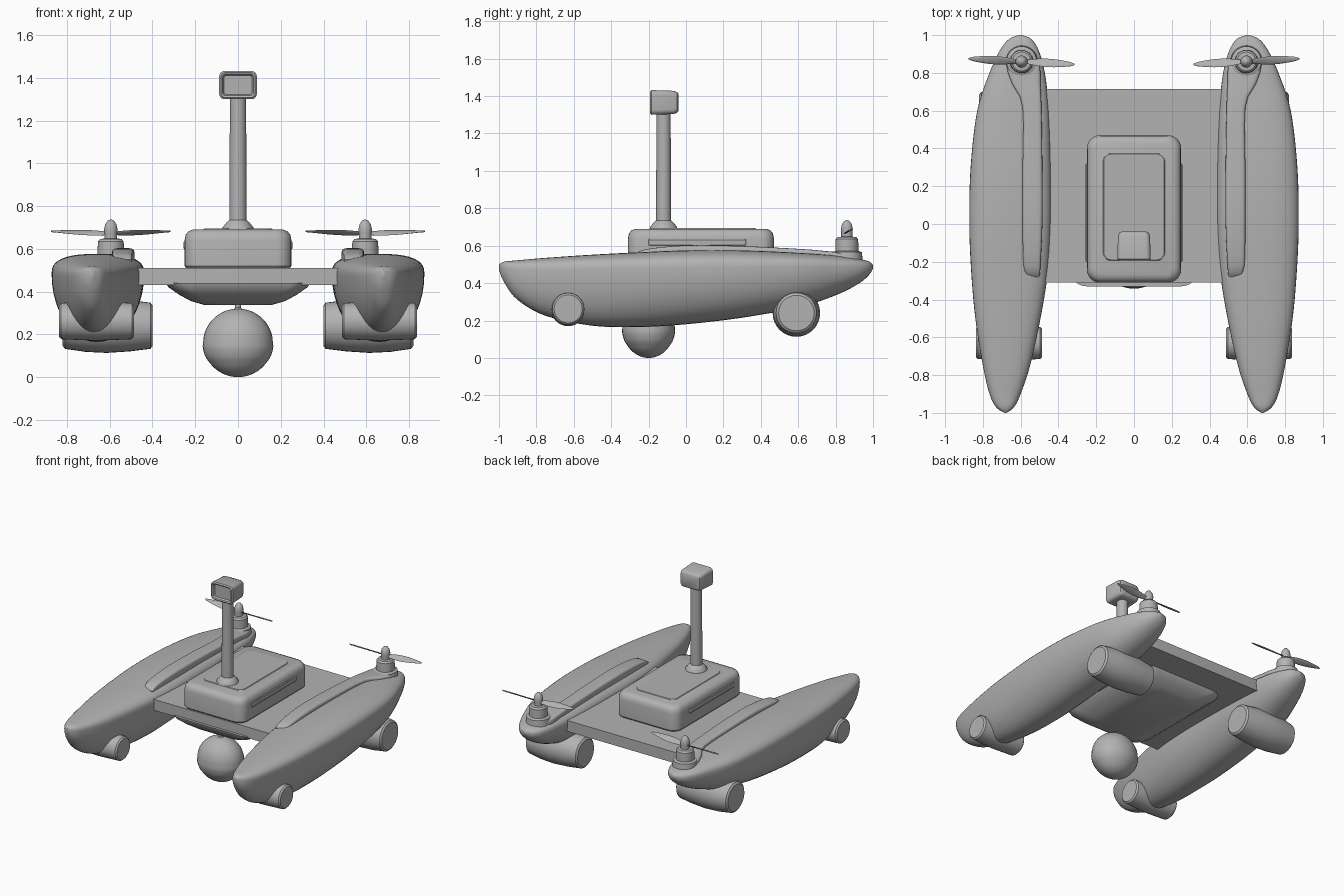
import bpy, bmesh, math
from mathutils import Vector, Matrix

if "Cube" in bpy.data.objects:
    bpy.data.objects.remove(bpy.data.objects["Cube"])

GREY = (0.45, 0.45, 0.45, 1)
grey = bpy.data.materials.new("plain grey")
grey.use_nodes = True
grey.diffuse_color = GREY
grey.node_tree.nodes["Principled BSDF"].inputs["Base Color"].default_value = GREY


def loft(name, rings, mirror=False, angle=35):
    """Skin a list of closed rings, cap both ends, optionally mirror across x."""
    bm = bmesh.new()
    rows = [[bm.verts.new(p) for p in ring] for ring in rings]
    n = len(rows[0])
    for a, b in zip(rows, rows[1:]):
        for i in range(n):
            j = (i + 1) % n
            bm.faces.new((a[i], a[j], b[j], b[i]))
    bm.faces.new(rows[0])
    bm.faces.new(rows[-1])
    bmesh.ops.recalc_face_normals(bm, faces=bm.faces)
    mesh = bpy.data.meshes.new(name)
    bm.to_mesh(mesh)
    bm.free()
    mesh.materials.append(grey)
    ob = bpy.data.objects.new(name, mesh)
    bpy.context.collection.objects.link(ob)
    if mirror:
        ob.modifiers.new("mirror", "MIRROR")
    bpy.ops.object.select_all(action="DESELECT")
    ob.select_set(True)
    bpy.context.view_layer.objects.active = ob
    bpy.ops.object.shade_smooth_by_angle(angle=math.radians(angle))
    return ob


def smooth_rows(rows, steps=5):
    """Catmull-Rom interpolation between rows of numbers."""
    rows = [Vector(r) for r in rows]
    out = []
    for i in range(len(rows) - 1):
        p, q = rows[i], rows[i + 1]
        m = (q - rows[max(i - 1, 0)]) / 2
        k = (rows[min(i + 2, len(rows) - 1)] - p) / 2
        for s in range(steps):
            t = s / steps
            out.append(p * (2*t**3 - 3*t*t + 1) + m * (t**3 - 2*t*t + t)
                       + q * (3*t*t - 2*t**3) + k * (t**3 - t*t))
    return out + [rows[-1]]


def section(row, up, down, n=40):
    """Superellipse cross-section from y, inner x, outer x, bottom, widest and top z."""
    y, x0, x1, zb, zw, zt = row
    ring = []
    for i in range(n):
        a = 2 * math.pi * i / n
        c, s = math.cos(a), math.sin(a)
        e = 2 / (up if s >= 0 else down)
        x = (x0 + x1) / 2 + (x1 - x0) / 2 * math.copysign(abs(c) ** e, c)
        ring.append((x, y, zw + (zt - zw if s >= 0 else zw - zb) * math.copysign(abs(s) ** e, s)))
    return ring


def lathe(name, profile, centre, axis="Z", scale=(1, 1, 1), mirror=False, n=32):
    """Revolve (radius, height) pairs about an axis through centre."""
    turn = Matrix.Rotation(math.pi / 2, 3, "Y") if axis == "X" else Matrix.Identity(3)
    rings = []
    for r, h in profile:
        ring = []
        for i in range(n):
            a = 2 * math.pi * i / n
            p = turn @ Vector((r * math.cos(a) * scale[0], r * math.sin(a) * scale[1], h))
            ring.append(p + Vector(centre))
        rings.append(ring)
    return loft(name, rings, mirror)


def rounded(name, layers, centre, axis="Z"):
    """Stack rounded rectangles given as (height, half width, half depth, corner)."""
    rings = []
    for h, w, d, r in layers:
        ring = []
        for i, (sx, sy) in enumerate(((1, 1), (-1, 1), (-1, -1), (1, -1))):
            for k in range(7):
                a = math.pi / 2 * (i + k / 6)
                u = sx * (w - r) + r * math.cos(a)
                v = sy * (d - r) + r * math.sin(a)
                p = (u, v, h) if axis == "Z" else (u, h, v)
                ring.append(Vector(p) + Vector(centre))
        rings.append(ring)
    return loft(name, rings)


# Twin hulls
hull = [
    (-1.0, .675, .685, .47, .485, .50), (-.97, .635, .73, .40, .475, .515),
    (-.9, .60, .765, .31, .47, .522), (-.75, .55, .80, .225, .47, .535),
    (-.5, .495, .84, .172, .475, .552), (-.25, .455, .862, .165, .48, .565),
    (0, .44, .872, .18, .485, .575), (.3, .44, .865, .215, .487, .575),
    (.6, .45, .83, .27, .487, .562), (.8, .472, .765, .335, .485, .547),
    (.92, .505, .71, .395, .485, .53), (.98, .545, .66, .445, .485, .515),
    (1.0, .595, .61, .48, .487, .495)]
loft("hulls", [section(r, 2.6, 2.1) for r in smooth_rows(hull)], True, 50)

# Deck fairings leading back to the motors
fairing = [
    (-.28, .50, .56, .5, .54, .55), (-.22, .495, .585, .5, .55, .58),
    (0, .485, .59, .5, .56, .602), (.3, .485, .59, .5, .56, .598),
    (.62, .49, .59, .5, .55, .582), (.74, .495, .645, .5, .54, .572),
    (.84, .50, .675, .5, .53, .562), (.92, .54, .65, .49, .52, .55)]
loft("deck_fairings", [section(r, 5, 5) for r in smooth_rows(fairing, 3)], True)

# Side thruster pods, fore and aft
lathe("front_pods", [(.075, -.175), (.085, -.165), (.092, 0), (.085, .165), (.075, .175)],
      (.662, -.63, .262), "X", mirror=True)
lathe("rear_pods", [(.095, -.215), (.108, -.205), (.12, -.11), (.127, 0),
                    (.122, .1), (.108, .195), (.095, .205)],
      (.615, .59, .24), "X", mirror=True)

# Bridge deck and belly pan
rounded("bridge_deck", [(.43, .48, .513, .005), (.51, .48, .513, .005)], (0, .202, 0))
rounded("belly_pan", [(.44, .34, .43, .09), (.42, .325, .425, .09), (.385, .275, .39, .09),
                      (.355, .22, .35, .09), (.338, .16, .31, .08)], (0, .1, 0))

# Equipment box with lid panel and side panels
rounded("equipment_box", [(.5, .235, .375, .06), (.52, .25, .39, .07), (.64, .25, .39, .07),
                          (.665, .245, .385, .07), (.682, .232, .372, .06),
                          (.69, .21, .35, .05)], (0, .08, 0))
rounded("lid_panel", [(.688, .165, .285, .04), (.694, .16, .28, .04)], (0, .09, 0))
rounded("side_panels", [(.6, .252, .26, .01), (.605, .256, .262, .01),
                        (.63, .256, .262, .01), (.635, .252, .26, .01)], (0, .06, 0))

# Mast and camera head
lathe("mast", [(.075, .685), (.072, .7), (.055, .722), (.04, .735), (.038, 1.31)], (0, -.12, 0))
rounded("camera_head", [(-.060, .066, .044, .012), (-.073, .072, .05, .015),
                        (-.077, .08, .058, .02), (-.07, .088, .066, .025),
                        (.05, .085, .062, .025), (.068, .078, .055, .025),
                        (.075, .065, .045, .02)], (0, -.115, 1.366), "Y")

# Hanging sensor ball with a raised belt
ball = []
for i in range(33):
    a = math.pi * (i / 32 - .5)
    belt = 1.02 if -.5 < math.sin(a) < -.05 else 1
    ball.append((max(.002, .163 * belt * math.cos(a)), .16 * math.sin(a)))
lathe("sensor_ball", ball, (0, -.2, .16), scale=(1, .86, 1))
lathe("sensor_stem", [(.03, .305), (.014, .325), (.012, .36)], (0, -.2, 0))

# Motors with spinners
HUB = Vector((.595, .86, .672))
lathe("motors", [(.085, .52), (.08, .565), (.062, .572), (.062, .595), (.06, .635),
                 (.05, .646), (.03, .648), (.03, .675), (.032, .69), (.026, .715),
                 (.014, .732), (.002, .737)], (HUB.x, HUB.y, 0), mirror=True)

# Twisted propeller blades
for name, side in (("outer_blades", 1), ("inner_blades", -1)):
    rings = []
    for i in range(13):
        t = i / 12
        chord = .012 + .013 * math.sin(math.pi * min(1, t * 1.1)) if t < .95 else .004
        twist = math.radians(38 - 22 * t)
        ring = []
        for k in range(12):
            a = math.pi * k / 6
            u, v = chord * math.cos(a), .004 * math.sin(a)
            y = u * math.cos(twist) - v * math.sin(twist) + .015 * t
            z = u * math.sin(twist) + v * math.cos(twist) + .01 * t
            ring.append(HUB + Vector((side * (.015 + .265 * t), side * y if side < 0 else y, z)))
        rings.append(ring)
    loft(name, rings, True)
